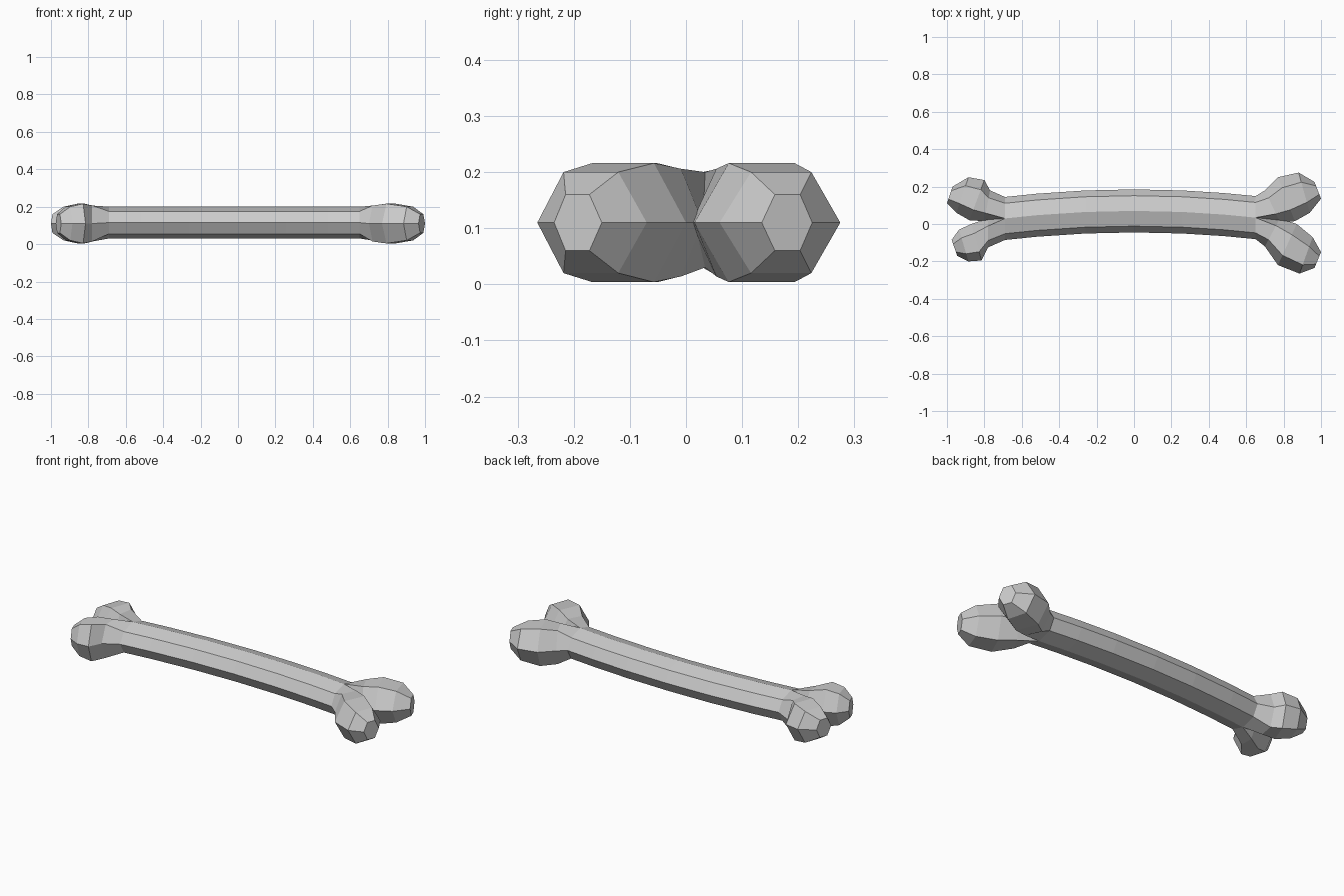
import bpy
import bmesh
from math import cos, sin, pi
from mathutils import Vector

cube = bpy.data.objects.get("Cube")
if cube:
    bpy.data.objects.remove(cube, do_unlink=True)

MID = 0.115           # height of the bone's axis
RY, RZ = 0.115, 0.085  # shaft radii
LEFT_END, RIGHT_END = 0.65, -0.69

bone = bpy.data.materials.new("bone_grey")
bone.use_nodes = True
colour = (0.6, 0.6, 0.6, 1)
bone.diffuse_color = colour
bone.node_tree.nodes["Principled BSDF"].inputs["Base Color"].default_value = colour


def loft(name, rings, cap):
    """Skin a list of equal rings into a flat-shaded tube."""
    bm = bmesh.new()
    loops = [[bm.verts.new(p) for p in ring] for ring in rings]
    for a, b in zip(loops, loops[1:]):
        for i in range(len(a)):
            j = (i + 1) % len(a)
            bm.faces.new((a[i], a[j], b[j], b[i]))
    if cap:
        bm.faces.new(loops[-1])
    bmesh.ops.recalc_face_normals(bm, faces=bm.faces)
    # Recalculation can guess wrong on open tubes, so check the outward side
    bm.faces.ensure_lookup_table()
    face = bm.faces[0]
    centre = sum((Vector(p) for r in rings[:2] for p in r), Vector()) / (2 * len(rings[0]))
    if face.normal.dot(face.calc_center_median() - centre) < 0:
        bmesh.ops.reverse_faces(bm, faces=bm.faces)
    mesh = bpy.data.meshes.new(name)
    bm.to_mesh(mesh)
    bm.free()
    mesh.materials.append(bone)
    obj = bpy.data.objects.new(name, mesh)
    bpy.context.collection.objects.link(obj)


def shaft_point(x, angle):
    bow = 0.07 - 0.085 * x * x
    return Vector((x, bow + RY * cos(angle), MID + RZ * sin(angle)))


# Bowed eight-sided shaft
stations = [RIGHT_END, -0.52, -0.26, 0, 0.26, 0.48, LEFT_END]
loft("shaft", [[shaft_point(x, k * pi / 4) for k in range(8)] for x in stations], False)


def knob(name, end, side, sections):
    """Six-sided lobe that grows out of one half of the shaft's end."""
    start = [shaft_point(end, pi / 2 - side * k * pi / 4) for k in range(5)]
    start.append(shaft_point(end, pi / 2) - Vector((0, side * 0.01, RZ)))
    rings = [start]
    for (outer, inner), half in zip(sections, (0.096, 0.106, 0.09, 0.05)):
        a = Vector((*outer, 0.11))
        b = Vector((*inner, 0.11))
        up = Vector((0, 0, half))
        near, far = a.lerp(b, 0.24), a.lerp(b, 0.74)
        rings.append([far + up, near + up, a, near - up, far - up, b])
    loft(name, rings, True)


# Four end knobs: outer and inner outline points of each section
knob("left_back_knob", LEFT_END, 1, [
    ((0.70, 0.18), (0.78, 0.01)), ((0.77, 0.25), (0.86, 0.015)),
    ((0.88, 0.275), (0.94, 0.06)), ((0.965, 0.225), (1.0, 0.135))])
knob("left_front_knob", LEFT_END, -1, [
    ((0.70, -0.12), (0.78, 0.03)), ((0.77, -0.22), (0.87, 0.0)),
    ((0.885, -0.265), (0.955, -0.07)), ((0.965, -0.235), (1.0, -0.15))])
knob("right_back_knob", RIGHT_END, 1, [
    ((-0.77, 0.18), (-0.80, 0.015)), ((-0.80, 0.235), (-0.88, 0.02)),
    ((-0.885, 0.25), (-0.95, 0.06)), ((-0.97, 0.20), (-1.0, 0.11))])
knob("right_front_knob", RIGHT_END, -1, [
    ((-0.78, -0.125), (-0.78, 0.03)), ((-0.815, -0.195), (-0.87, 0.0)),
    ((-0.885, -0.20), (-0.935, -0.03)), ((-0.945, -0.17), (-0.975, -0.085))])
